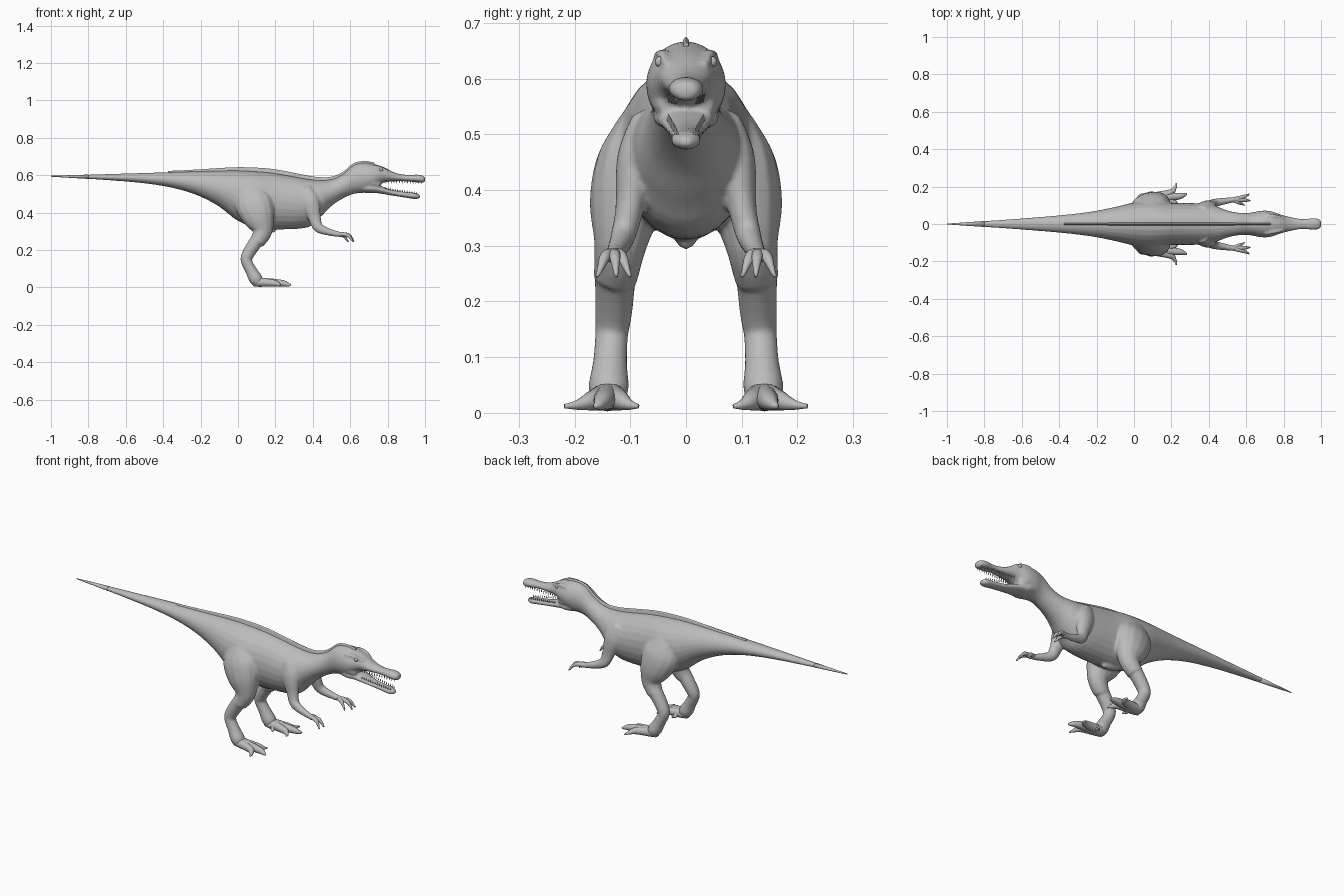
import bpy, bmesh, math
from mathutils import Vector

cube = bpy.data.objects.get("Cube")
if cube:
    bpy.data.objects.remove(cube)

skin = bpy.data.materials.new("grey_skin")
skin.use_nodes = True
grey = (0.5, 0.5, 0.5, 1)
skin.diffuse_color = grey
skin.node_tree.nodes["Principled BSDF"].inputs["Base Color"].default_value = grey


def finish(name, bm, smooth=True):
    bmesh.ops.recalc_face_normals(bm, faces=bm.faces)
    mesh = bpy.data.meshes.new(name)
    bm.to_mesh(mesh)
    bm.free()
    mesh.materials.append(skin)
    for polygon in mesh.polygons:
        polygon.use_smooth = smooth
    part = bpy.data.objects.new(name, mesh)
    bpy.context.collection.objects.link(part)
    return part


def spline(rows, steps=4):
    """Smooth curve through rows of numbers."""
    rows = [Vector(row) for row in rows]
    padded = [rows[0]] + rows + [rows[-1]]
    result = []
    for before, start, end, after in zip(padded, padded[1:], padded[2:], padded[3:]):
        leave, arrive = (end - before) / 2, (after - start) / 2
        for k in range(steps):
            t = k / steps
            ease = t * t * (3 - 2 * t)
            result.append(start.lerp(end, ease) + leave * t * (1 - t) ** 2
                          - arrive * t * t * (1 - t))
    return result + [rows[-1]]


def skin_rings(name, rings, smooth=True):
    bm = bmesh.new()
    loops = [[bm.verts.new(point) for point in ring] for ring in rings]
    count = len(loops[0])
    for lower, upper in zip(loops, loops[1:]):
        for i in range(count):
            j = (i + 1) % count
            bm.faces.new((lower[i], lower[j], upper[j], upper[i]))
    bm.faces.new(loops[0])
    bm.faces.new(loops[-1])
    return finish(name, bm, smooth)


def circle(sides):
    angles = [math.tau * i / sides for i in range(sides)]
    return [(math.cos(angle), math.sin(angle)) for angle in angles]


def trunk(name, rows):
    """Upright oval sections; each row is x, top, bottom, half width."""
    return skin_rings(name, [
        [(x, width * c, (top + bottom) / 2 + (top - bottom) / 2 * s) for c, s in circle(24)]
        for x, top, bottom, width in rows])


def limb(name, rows, y_start, y_end, mirror, flat=1.0):
    """Side profile of x, z, radius; y runs evenly outwards; flat thins the start."""
    path = spline(rows)
    last = len(path) - 1
    centres = [Vector((p.x, y_start + (y_end - y_start) * i / last, p.y))
               for i, p in enumerate(path)]
    rings = []
    for i, centre in enumerate(centres):
        along = (centres[min(i + 1, last)] - centres[max(i - 1, 0)]).normalized()
        side = (Vector((0, 1, 0)) - along * along.y).normalized()
        up = along.cross(side)
        depth = path[i].z
        width = depth * (flat + (1 - flat) * i / last)
        ring = [centre + side * width * c + up * depth * s for c, s in circle(14)]
        rings.append([(p.x, p.y * mirror, p.z) for p in ring])
    return skin_rings(name, rings)


# Body: tail by rule, then torso, neck, head and snout
tail = []
for i in range(10):
    t = i / 10
    tail.append((t - 1, .597 + .03 * t, .592 - .06 * t - .18 * t ** 5,
                 .002 + .07 * t + .05 * t ** 6))
front = [
    (0, .625, .355, .115), (.1, .62, .32, .125), (.2, .61, .31, .113), (.37, .58, .32, .11),
    (.44, .573, .375, .095), (.5, .578, .435, .072), (.56, .605, .475, .06),
    (.62, .655, .5, .06), (.68, .667, .507, .071), (.73, .659, .527, .069),
    (.78, .643, .56, .052), (.84, .613, .567, .037), (.9, .602, .567, .027),
    (.96, .603, .561, .032), (.99, .597, .56, .026), (1, .588, .567, .014)]
body = spline(tail + front)
blended = [trunk("body", body)]
trunk("tail_tip", tail[:3])

# Raised ridge following the spine and nape
ridge = []
for x, top, bottom, width in body:
    if -.4 < x < .74:
        rise = .007 + .014 * math.sin(math.pi * (x + .4) / 1.2) ** 2
        ridge.append([(x, y, top + z) for y, z in
                      ((-.012, -.02), (-.004, rise - .004), (0, rise),
                       (.004, rise - .004), (.012, -.02))])
skin_rings("spine_ridge", ridge, False)

# Lower jaw
blended.append(trunk("lower_jaw", spline([
    (.64, .56, .51, .04), (.7, .558, .504, .06), (.75, .547, .503, .05),
    (.83, .52, .49, .033), (.9, .51, .479, .027), (.95, .505, .472, .026),
    (.974, .493, .478, .01)])))

# Pelvic bump under the belly
blended.append(limb("pubis", [(.1, .335, .025), (.16, .315, .02), (.2, .303, .01)], 0, 0, 1))

# Teeth lining both jaws
bm = bmesh.new()


def tooth(x, y, z, height):
    tip = bm.verts.new((x, y, z + height))
    base = [bm.verts.new((x + c * .004, y + s * .004, z)) for c, s in circle(4)]
    for i in range(4):
        bm.faces.new((base[i], base[(i + 1) % 4], tip))


for mirror in (-1, 1):
    for i in range(14):
        t = i / 13
        y = mirror * (.031 - .014 * t)
        tooth(.79 + .19 * t, y, .572 - .004 * t, -.016)
        tooth(.79 + .165 * t, y, .525 - .025 * t, .012)
finish("teeth", bm, False)

for side_name, mirror in (("near_", -1), ("far_", 1)):
    # Eye, brow and cheek
    bm = bmesh.new()
    bmesh.ops.create_uvsphere(bm, u_segments=12, v_segments=8, radius=.01)
    bmesh.ops.translate(bm, verts=bm.verts, vec=(.765, mirror * .046, .63))
    finish(side_name + "eye", bm)
    blended.append(limb(side_name + "brow", [(.7, .64, .01), (.75, .642, .01), (.8, .625, .006)],
                        .05, .034, mirror))
    blended.append(limb(side_name + "cheek", [(.68, .58, .025), (.72, .56, .025), (.76, .55, .012)],
                        .042, .036, mirror))

    # Leg: thigh, then shin, ankle and instep
    blended.append(limb(side_name + "thigh", [
        (.06, .53, .06), (.08, .46, .1), (.11, .38, .09), (.13, .3, .055), (.1, .24, .04)],
        .088, .128, mirror, .45))
    blended.append(limb(side_name + "shin", [
        (.13, .29, .04), (.08, .22, .036), (.05, .17, .033), (.045, .14, .03),
        (.07, .09, .031), (.1, .04, .036), (.14, .014, .014)], .125, .142, mirror))

    # Three long toes and a small inner one
    for toe, x, y in (("outer", .227, .218), ("middle", .28, .165),
                      ("inner", .24, .085), ("dew", .15, .09)):
        limb(side_name + toe + "_toe", [(.09, .03, .026), (.03 + x * .7, .023, .019),
                                        (x - .01, .015, .01), (x, .012, .004)], .138, y, mirror)

    # Arm: shoulder, elbow, forearm and palm
    blended.append(limb(side_name + "arm", [
        (.36, .53, .03), (.385, .46, .05), (.41, .37, .034), (.43, .32, .027),
        (.49, .295, .019), (.56, .28, .013)], .078, .135, mirror, .6))

    # Three curved clawed fingers
    for finger, x, y in (("inner", .59, .1), ("middle", .62, .125), ("outer", .615, .16)):
        limb(side_name + finger + "_finger", [(.53, .285, .011), (x - .03, .28, .01),
                                              (x, .245, .003)], .13, y, mirror)

# Fuse the trunk and limbs into one continuous skin
for part in blended:
    part.select_set(True)
bpy.context.view_layer.objects.active = blended[0]
bpy.ops.object.join()
fuse = blended[0].modifiers.new("fuse", "REMESH")
fuse.mode = "VOXEL"
fuse.voxel_size = .006
fuse.use_smooth_shade = True
soften = blended[0].modifiers.new("soften", "SMOOTH")
soften.factor = .5
soften.iterations = 5
